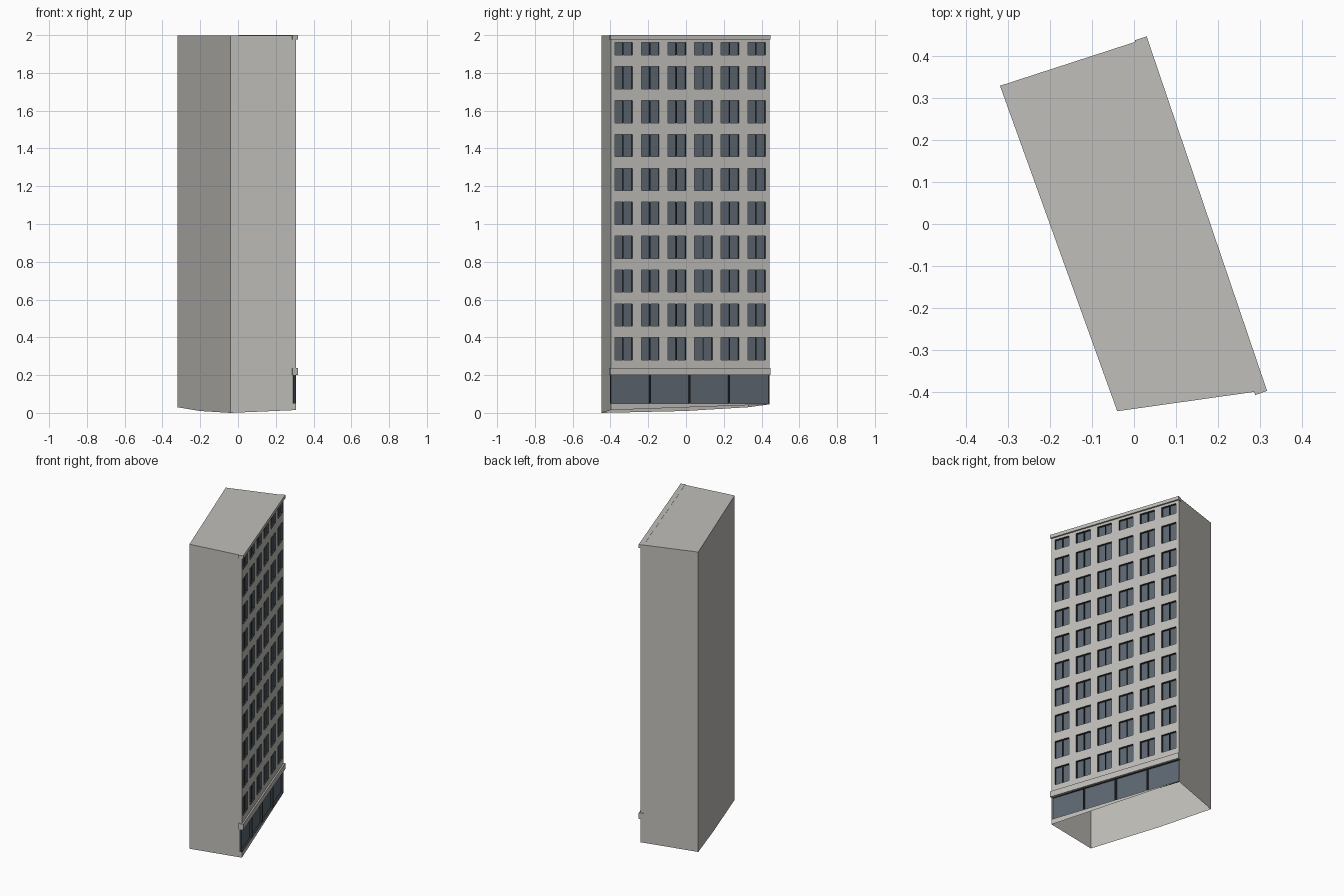
import bpy, bmesh
from mathutils import Vector

cube = bpy.data.objects.get("Cube")
if cube:
    bpy.data.objects.remove(cube)


def material(name, rgb):
    m = bpy.data.materials.new(name)
    m.use_nodes = True
    m.diffuse_color = (*rgb, 1)
    m.node_tree.nodes["Principled BSDF"].inputs["Base Color"].default_value = (*rgb, 1)
    return m


WALL = material("warm grey stone", (0.53, 0.52, 0.49))
GLASS = material("blue grey glass", (0.11, 0.135, 0.165))
FRAME = material("dark window frame", (0.035, 0.042, 0.05))

# Footprint corners, with the height of the sloping open bottom
TOP = 2.0
A = Vector((-0.04, -0.447, 0.0))
B = Vector((0.307, -0.398, 0.015))
C = Vector((0.022, 0.441, 0.045))
D = Vector((-0.32, 0.33, 0.03))
MID = Vector((-0.2, -0.003, 0.01))

# Facade axes: along the wall and outward
along = Vector((C.x - B.x, C.y - B.y, 0))
LENGTH = along.length
along.normalize()
out = Vector((along.y, -along.x, 0))


def at(s, z, d=0.0):
    p = B + along * s + out * d
    return Vector((p.x, p.y, z))


def base_z(s):
    return B.z + (C.z - B.z) * s / LENGTH


def finish(name, bm, mats):
    bmesh.ops.remove_doubles(bm, verts=bm.verts, dist=1e-5)
    mesh = bpy.data.meshes.new(name)
    bm.to_mesh(mesh)
    bm.free()
    for m in mats:
        mesh.materials.append(m)
    obj = bpy.data.objects.new(name, mesh)
    bpy.context.collection.objects.link(obj)


def quad(bm, pts, slot=0):
    bm.faces.new([bm.verts.new(p) for p in pts]).material_index = slot


def box(bm, s0, s1, z0, z1, d0, d1):
    ring = lambda z: [at(s0, z, d0), at(s0, z, d1), at(s1, z, d1), at(s1, z, d0)]
    low, high = ring(z0), ring(z1)
    quad(bm, low[::-1])
    quad(bm, high)
    for i in range(4):
        j = (i + 1) % 4
        quad(bm, (low[i], low[j], high[j], high[i]))


# Side and back walls with the roof; the bottom stays open
bm = bmesh.new()
up = lambda p: Vector((p.x, p.y, TOP - 0.001))
path = [C, D, MID, A, B]
for p, q in zip(path, path[1:]):
    quad(bm, (p, q, up(q), up(p)))
quad(bm, [up(p) for p in (A, B, C, D)])
finish("walls_and_roof", bm, [WALL])

# Window layout
COLS, ROWS, DEPTH = 6, 10, 0.015
cols = [(0.023 + 0.1486 * i, 0.122 + 0.1486 * i) for i in range(COLS)]
rows = [(0.28 + 0.1794 * i, min(0.398 + 0.1794 * i, 1.962)) for i in range(ROWS)]
STORE = (0.05, 0.2)


def recess(bm, s0, s1, z0, z1):
    rim = [(s0, z0), (s1, z0), (s1, z1), (s0, z1)]
    for (a, b), (c, d) in zip(rim, rim[1:] + rim[:1]):
        quad(bm, (at(a, b), at(c, d), at(c, d, -DEPTH), at(a, b, -DEPTH)), 2)
    quad(bm, [at(s, z, -DEPTH) for s, z in rim], 1)


# Facade grid with recessed windows and shopfront
bm = bmesh.new()
s_cuts = [0] + [s for c in cols for s in c] + [LENGTH]
z_cuts = [STORE[1]] + [z for r in rows for z in r] + [TOP]
for i, (s0, s1) in enumerate(zip(s_cuts, s_cuts[1:])):
    quad(bm, (at(s0, base_z(s0)), at(s1, base_z(s1)), at(s1, STORE[0]), at(s0, STORE[0])))
    for j, (z0, z1) in enumerate(zip(z_cuts, z_cuts[1:])):
        if i % 2 and j % 2:
            recess(bm, s0, s1, z0, z1)
        else:
            quad(bm, (at(s0, z0), at(s1, z0), at(s1, z1), at(s0, z1)))
recess(bm, 0, LENGTH, *STORE)
finish("facade", bm, [WALL, GLASS, FRAME])

# Window mullions
bm = bmesh.new()
for s0, s1 in cols:
    mid = (s0 + s1) / 2
    for z0, z1 in rows:
        box(bm, mid - 0.002, mid + 0.002, z0, z1, -DEPTH, -0.007)
finish("window_mullions", bm, [FRAME])

# Shopfront dividers
bm = bmesh.new()
for i in range(1, 4):
    s = LENGTH * i / 4
    box(bm, s - 0.003, s + 0.003, *STORE, -DEPTH, 0)
finish("shopfront_dividers", bm, [FRAME])

# Ledge over the shopfront and cornice at the roof
for name, z0, z1 in (("shopfront_ledge", 0.2, 0.238), ("roof_cornice", 1.978, TOP)):
    bm = bmesh.new()
    box(bm, -0.004, LENGTH + 0.004, z0, z1, -0.02, 0.01)
    finish(name, bm, [WALL])
